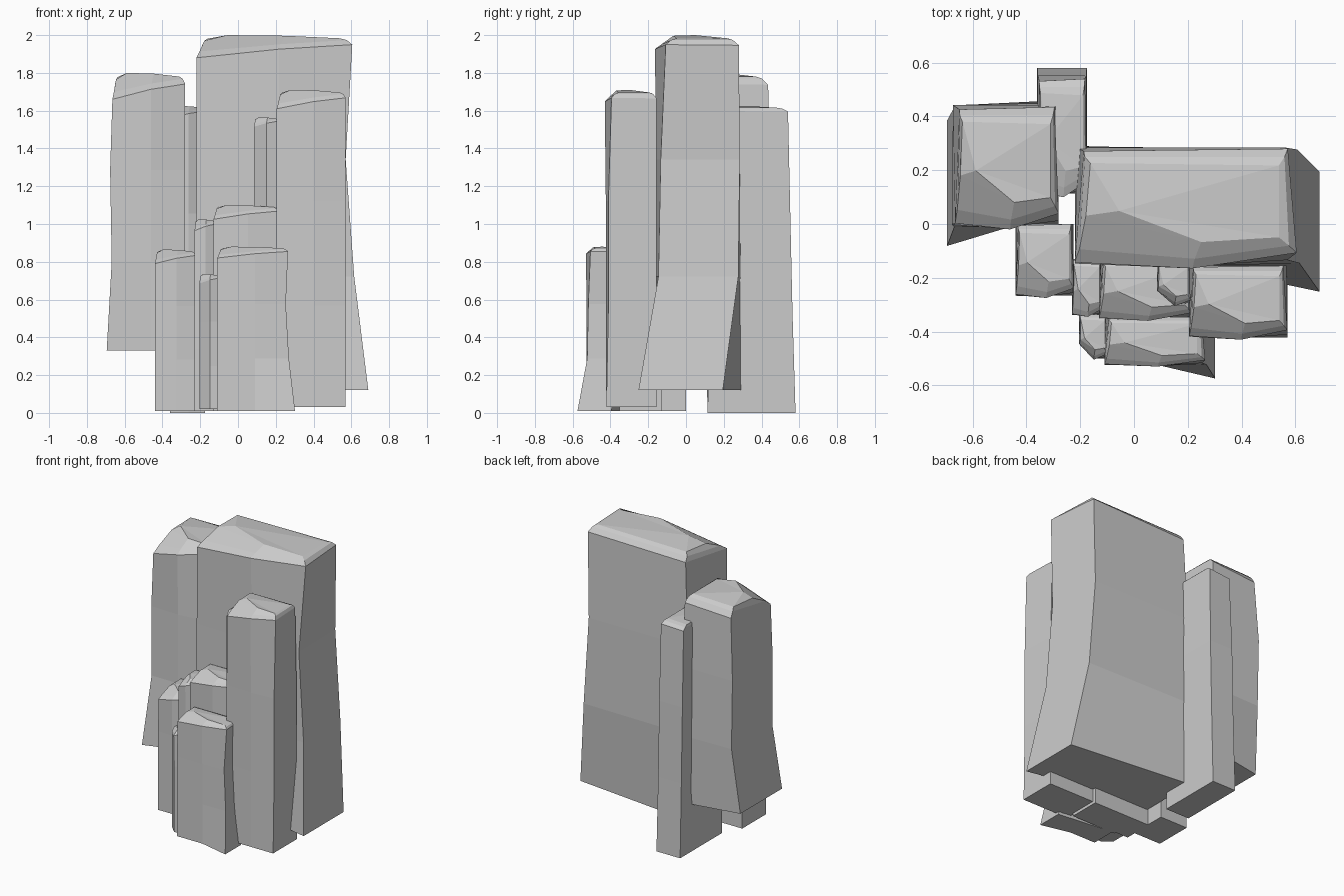
import bpy, bmesh

if "Cube" in bpy.data.objects:
    bpy.data.objects.remove(bpy.data.objects["Cube"])

# Plan corners of a column (u across, v deep): front left, front mid, front right, back right, back left
SHOULDER = [(0.0, .05), (.53, 0.0), (1.0, .13), (.96, 1.0), (.04, .98)]
CHAMFER = [(.02, .16), (.54, .08), (.965, .19), (.945, .93), (.045, .93)]
TOP = [(.05, .44), (.57, .22), (.92, .26), (.92, .86), (.07, .88)]
SHOULDER_DROP = [1.0, .62, .42, .45, .6]
CHAMFER_DROP = [.72, .4, .22, .22, .32]
TOP_DROP = [.25, .03, .14, .14, .16]


def column(name, x0, x1, y0, y1, z0, z1, drop, side=0, fx=0, fy=0, pinch=0, back=0, cut=0):
    """Rock column: flared foot, pinched waist, sloping shoulder, chamfered top."""
    w, d = x1 - x0, y1 - y0

    def ring(points, heights, flare, squeeze, spread):
        out = []
        for i, (u, v) in enumerate(points):
            if i == 0:
                v = max(v, cut)
            x, y = x0 + u * w, y0 + v * d
            right = i in (2, 3)
            left = i in (0, 4)
            if (side > 0 and right) or (side < 0 and left):
                x += flare * fx - side * squeeze
                y += flare * fy
            if i >= 3:
                y += spread * back
            out.append(bm.verts.new((x, y, heights[i])))
        return out

    bm = bmesh.new()
    shoulder_z = [z1 - drop * k for k in SHOULDER_DROP]
    foot = [(0, .03), (.53, .03), (1, .03), (1, 1), (0, 1)]
    waist = [(0, .04), (.53, .02), (1, .07), (.99, 1), (.01, 1)]
    h = z1 - z0
    rings = [
        ring(foot, [z0] * 5, 1, 0, 1),
        ring(waist, [z0 + h * .32] * 5, .12, 0, .6),
        ring(waist, [z0 + h * .65] * 5, 0, pinch, .3),
        ring(SHOULDER, shoulder_z, 0, 0, 0),
        ring(CHAMFER, [z1 - drop * k for k in CHAMFER_DROP], 0, 0, 0),
        ring(TOP, [z1 - drop * k for k in TOP_DROP], 0, 0, 0),
    ]
    for a, b in zip(rings, rings[1:]):
        for i in range(5):
            j = (i + 1) % 5
            bm.faces.new((a[i], a[j], b[j], b[i]))
    bm.faces.new(rings[0][::-1])
    peak = bm.verts.new((x0 + .2 * w, y0 + .48 * d, z1))
    for i in range(5):
        bm.faces.new((rings[-1][i], rings[-1][(i + 1) % 5], peak))
    bmesh.ops.recalc_face_normals(bm, faces=bm.faces)
    mesh = bpy.data.meshes.new(name)
    bm.to_mesh(mesh)
    bm.free()
    bpy.context.collection.objects.link(bpy.data.objects.new(name, mesh))


# Tall columns at the back
column("tall_column", -.22, .605, -.165, .28, .12, 2.0, .12, 1, .085, -.10, .035, .015)
column("left_column", -.665, -.28, -.02, .435, .33, 1.80, .14, -1, -.03, -.075, -.012, .025)
column("back_column", -.36, -.175, .10, .54, 0, 1.625, .065, back=.04)
# Right front column and the sliver tucked behind it
column("right_column", .205, .57, -.43, -.155, .03, 1.71, .10)
column("sliver_column", .085, .21, -.305, -.14, .02, 1.565, .05, cut=.35)
# Short columns in the front
column("middle_column", -.13, .215, -.36, -.13, .01, 1.10, .075)
column("narrow_column", -.23, -.12, -.345, -.13, .01, 1.025, .06)
column("left_short_column", -.44, -.225, -.275, 0, .01, .865, .075)
column("front_column", -.11, .265, -.53, -.345, .01, .88, .06, 1, .037, -.05, .012)
column("front_sliver", -.205, -.10, -.505, -.335, .02, .735, .05, cut=.35)
